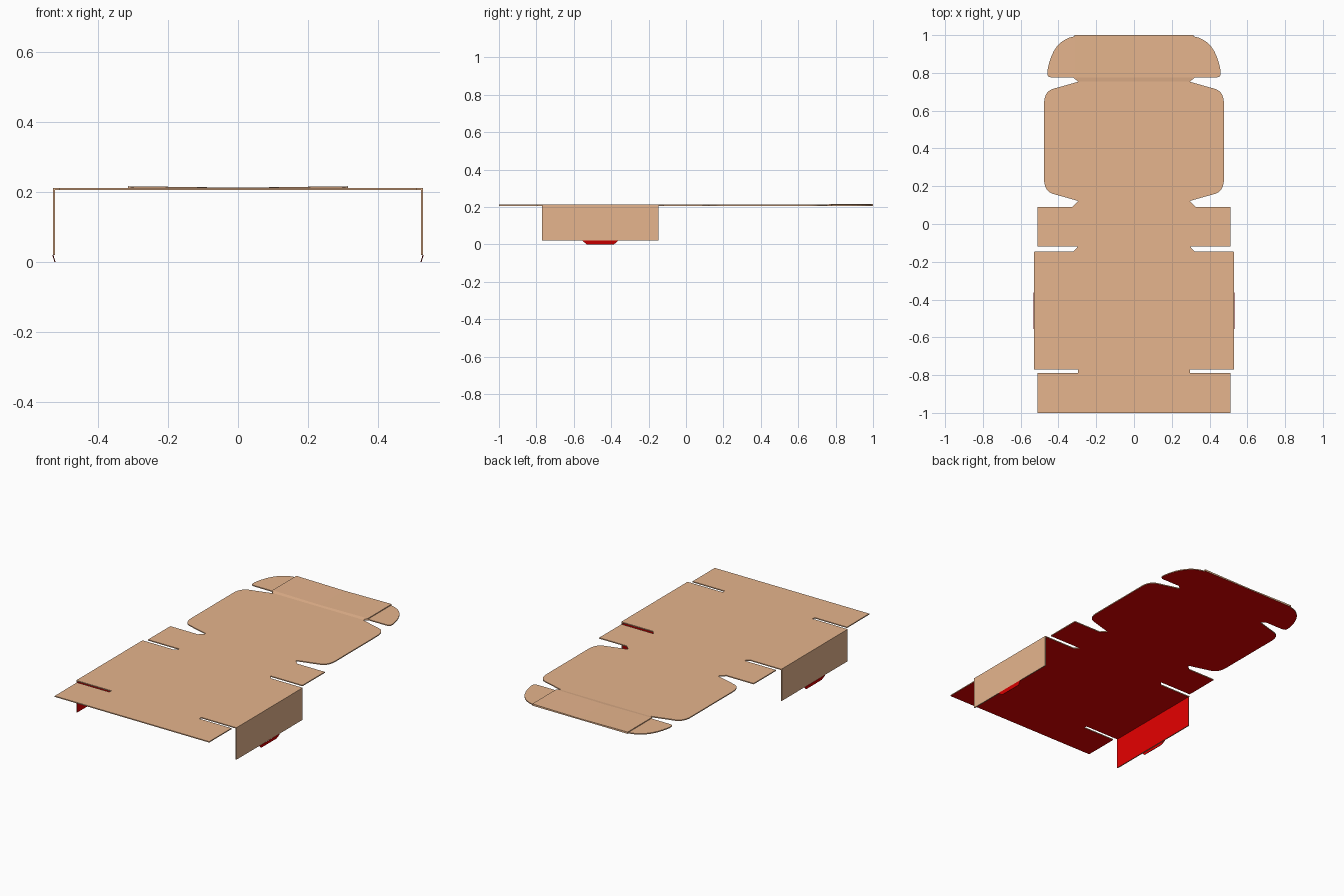
import bpy, bmesh
from mathutils import Vector

if "Cube" in bpy.data.objects:
    bpy.data.objects.remove(bpy.data.objects["Cube"])

TOP, T = 0.212, 0.006     # upper surface height and board thickness


def material(name, rgb):
    m = bpy.data.materials.new(name)
    m.diffuse_color = (*rgb, 1)
    m.use_nodes = True
    m.node_tree.nodes["Principled BSDF"].inputs["Base Color"].default_value = m.diffuse_color
    return m


TAN = material("tan board", (0.79, 0.46, 0.266))
RED = material("red lining", (0.79, 0.0, 0.0))


def slab(name, points, offset, red_dir, mats=(TAN, RED)):
    """Flat polygon thickened by offset; faces looking along red_dir get the lining."""
    bm = bmesh.new()
    a = bm.faces.new([bm.verts.new(p) for p in points])
    ext = bmesh.ops.extrude_face_region(bm, geom=[a], use_keep_orig=True)
    verts = [g for g in ext["geom"] if isinstance(g, bmesh.types.BMVert)]
    bmesh.ops.translate(bm, vec=offset, verts=verts)
    bmesh.ops.recalc_face_normals(bm, faces=bm.faces[:])
    bm.normal_update()
    for f in bm.faces:
        f.material_index = int(len(mats) > 1 and f.normal.dot(Vector(red_dir)) > 0.7)
    me = bpy.data.meshes.new(name)
    bm.to_mesh(me)
    bm.free()
    for m in mats:
        me.materials.append(m)
    ob = bpy.data.objects.new(name, me)
    bpy.context.collection.objects.link(ob)
    return ob


def bend(p, c, q, n=8):
    """Rounded corner from p to q around control point c."""
    return [tuple(p[k] * (1 - t) ** 2 + 2 * c[k] * t * (1 - t) + q[k] * t * t for k in (0, 1))
            for t in (i / n for i in range(n + 1))]


# Right-hand half outlines of the flat panels, front to back between creases
panels = {
    "front_wall": [(0.51, -1), (0.51, -0.79), (0.297, -0.79), (0.297, -0.78)],
    "base_panel": [(0.297, -0.78), (0.297, -0.77), (0.528, -0.77), (0.528, -0.145),
                   (0.32, -0.145), (0.298, -0.12)],
    "back_wall": [(0.298, -0.12), (0.51, -0.12), (0.51, 0.09), (0.328, 0.09), (0.296, 0.122)],
    "lid_panel": [(0.296, 0.122)] + bend((0.43, 0.16), (0.476, 0.175), (0.476, 0.24))
                 + bend((0.476, 0.635), (0.476, 0.70), (0.43, 0.715)) + [(0.296, 0.753)],
    "tuck_flap": [(0.296, 0.753), (0.322, 0.776)] + bend((0.435, 0.776), (0.461, 0.776), (0.459, 0.80), 4)
                 + bend((0.458, 0.815), (0.43, 0.975), (0.315, 0.993)) + [(0.315, 1.0)],
}
for name, half in panels.items():
    outline = half + [(-x, y) for x, y in reversed(half)]
    slab(name, [(x, y, TOP) for x, y in outline], (0, 0, -T), (0, 0, -1))

for s, side in ((1, "right"), (-1, "left")):
    # Slightly lifted middle layer of the tuck flap, dipping at the centre
    slab("tuck_layer_" + side,
         [(0, 0.775, TOP + 0.001), (s * 0.315, 0.775, TOP + 0.005),
          (s * 0.315, 1.0, TOP + 0.005), (0, 1.0, TOP + 0.001)], (0, 0, -0.005), (0, 0, -1))

    # Crease ramp leading up to that layer
    slab("tuck_crease_" + side,
         [(0, 0.755, TOP), (s * 0.296, 0.755, TOP),
          (s * 0.315, 0.775, TOP + 0.005), (0, 0.775, TOP + 0.001)], (0, 0, -0.005), (0, 0, -1))

    # Side wall folded down, lined on the inside
    slab("side_wall_" + side,
         [(s * 0.529, y, z) for y, z in ((-0.77, 0.021), (-0.148, 0.021), (-0.148, TOP), (-0.77, TOP))],
         (-s * T, 0, 0), (-s, 0, 0))

    # Small locking tab under the side wall, leaning inwards
    slab("locking_tab_" + side,
         [(s * 0.531, -0.555, 0.02), (s * 0.531, -0.362, 0.02),
          (s * 0.525, -0.385, 0), (s * 0.525, -0.53, 0)], (-s * 0.003, 0, 0), (s, 0, 0), (RED,))
